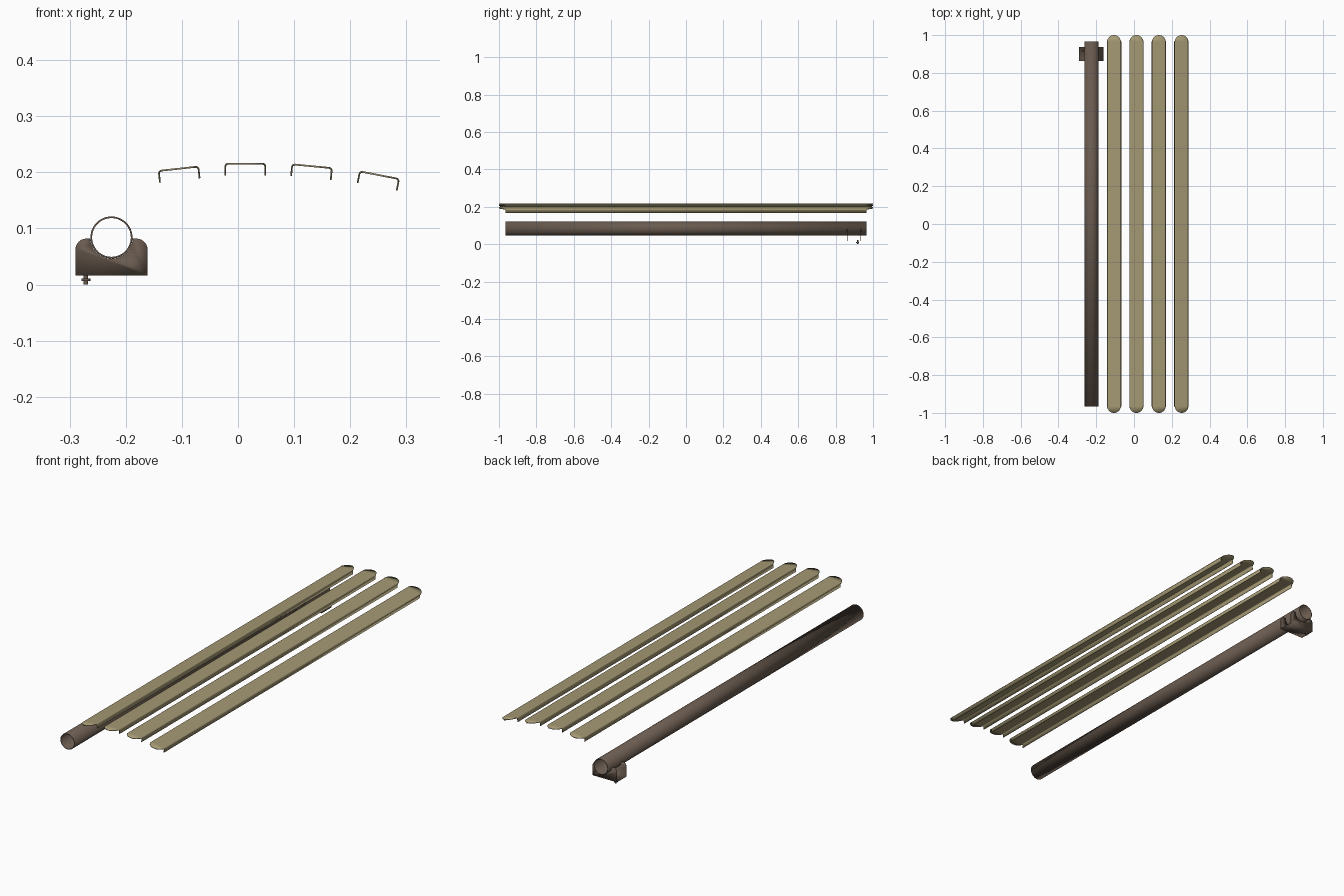
import bpy, bmesh
from math import sin, cos, pi, radians, sqrt

cube = bpy.data.objects.get("Cube")
if cube:
    bpy.data.objects.remove(cube)


def material(name, rgb):
    m = bpy.data.materials.new(name)
    m.use_nodes = True
    m.diffuse_color = (*rgb, 1)
    m.node_tree.nodes["Principled BSDF"].inputs["Base Color"].default_value = (*rgb, 1)
    return m


tan = material("khaki tan", (0.375, 0.32, 0.175))
brown = material("dark brown", (0.14, 0.102, 0.077))


def make(name, faces, mat, thickness=0, offset=0, angle=30):
    """Object from a list of point loops, welded, with optional sheet thickness."""
    bm = bmesh.new()
    for loop in faces:
        bm.faces.new([bm.verts.new(p) for p in loop])
    bmesh.ops.remove_doubles(bm, verts=bm.verts, dist=1e-5)
    bmesh.ops.recalc_face_normals(bm, faces=bm.faces)
    mesh = bpy.data.meshes.new(name)
    bm.to_mesh(mesh)
    bm.free()
    mesh.materials.append(mat)
    ob = bpy.data.objects.new(name, mesh)
    bpy.context.collection.objects.link(ob)
    if thickness:
        mod = ob.modifiers.new("sheet thickness", "SOLIDIFY")
        mod.thickness = thickness
        mod.offset = offset
        mod.use_even_offset = True
    bpy.ops.object.select_all(action="DESELECT")
    ob.select_set(True)
    bpy.context.view_layer.objects.active = ob
    bpy.ops.object.shade_smooth_by_angle(angle=radians(angle))
    return ob


def sweep(points, y0, y1):
    """Quads joining an (x, z) path between two y positions."""
    return [[(a[0], y0, a[1]), (b[0], y0, b[1]), (b[0], y1, b[1]), (a[0], y1, a[1])]
            for a, b in zip(points, points[1:])]


def arc(cx, cz, r, a0, a1, n):
    return [(cx + r * cos(radians(a0 + (a1 - a0) * i / n)),
             cz + r * sin(radians(a0 + (a1 - a0) * i / n))) for i in range(n + 1)]


# Slats: bent channels with flat rounded tongues at both ends
HALF, BEND, DEPTH, BODY, TIP = 0.0355, 0.005, 0.021, 0.965, 0.035
flat = HALF - BEND
top = [(-flat * cos(pi * i / 16), 0) for i in range(17)]
left = [(-HALF, -DEPTH)] + arc(-flat, -BEND, BEND, 180, 90, 4)
right = [(-x, z) for x, z in reversed(left)]
section = left[:-1] + top + right[1:]


def reach(x):
    return BODY + TIP * sqrt(max(0, 1 - (x / HALF) ** 2))


slat_faces = sweep(section, -BODY, BODY)
tongue = [p for p in section if p[1] > -BEND - 1e-6]
for s in (-1, 1):
    for a, b in zip(tongue, tongue[1:]):
        loop = [(a[0], s * BODY, a[1]), (b[0], s * BODY, b[1]),
                (b[0], s * reach(b[0]), b[1]), (a[0], s * reach(a[0]), a[1])]
        slat_faces.append(list(dict.fromkeys(loop)))

placements = [(-0.106, 0.2065, 6.2), (0.013, 0.2155, 0), (0.132, 0.211, -5.5), (0.252, 0.195, -11)]
for i, (x, z, tilt) in enumerate(placements):
    slat = make(f"slat_{i + 1}", slat_faces, tan, 0.003)
    slat.location = (x, 0, z)
    slat.rotation_euler.y = radians(-tilt)

# Hollow tube
TX, TZ, TR = -0.2255, 0.084, 0.0375
make("tube", sweep(arc(TX, TZ, TR, 0, 360, 48), -BODY, BODY), brown, 0.003, -1)

# Bracket: two cradle plates joined by a base plate, open at the sides
W, BASE, PEAK, ROUND = 0.0645, 0.017, 0.082, 0.02
cradle = TR + 0.0005
lip = sqrt(cradle ** 2 - (PEAK - TZ) ** 2)
outline = [(TX - W, BASE)]
outline += arc(TX - W + ROUND, PEAK - ROUND, ROUND, 180, 90, 8)
outline += [(TX - lip, PEAK)] + arc(TX, TZ, cradle, 186, 354, 24) + [(TX + lip, PEAK)]
outline += arc(TX + W - ROUND, PEAK - ROUND, ROUND, 90, 0, 8)
outline += [(TX + W, BASE)]
Y0, Y1 = 0.863, 0.935
bracket = [[(x, y, z) for x, z in outline] for y in (Y0, Y1)]
bracket += sweep([(TX - W, BASE), (TX + W, BASE)], Y0, Y1)
make("bracket", bracket, brown, 0.002)


# Adjusting screw under the bracket
def lathe(profile, cx, cy, n):
    ring = [(cos(2 * pi * i / n), sin(2 * pi * i / n)) for i in range(n + 1)]
    faces = []
    for (r0, z0), (r1, z1) in zip(profile, profile[1:]):
        for (c, s), (d, t) in zip(ring, ring[1:]):
            loop = [(cx + r0 * c, cy + r0 * s, z0), (cx + r0 * d, cy + r0 * t, z0),
                    (cx + r1 * d, cy + r1 * t, z1), (cx + r1 * c, cy + r1 * s, z1)]
            faces.append(list(dict.fromkeys(loop)))
    return faces


screw = [(0, 0), (0.004, 0), (0.004, 0.006), (0.008, 0.006),
         (0.008, 0.011), (0.004, 0.011), (0.004, 0.022), (0, 0.022)]
make("screw", lathe(screw, -0.271, 0.917, 16), brown)
